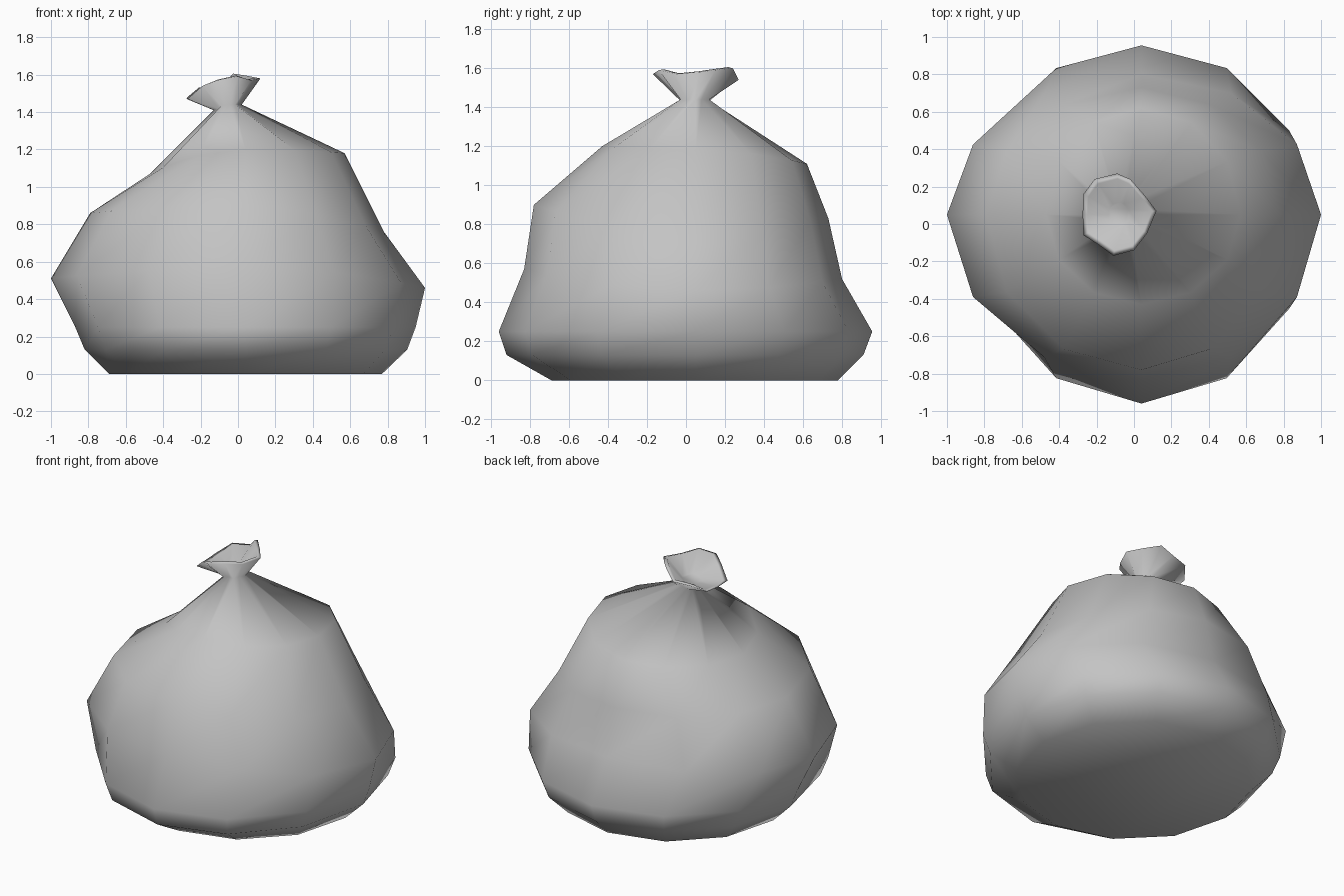
import bpy, bmesh
from math import sin, cos, tau

SEGMENTS = 12

cube = bpy.data.objects.get("Cube")
if cube:
    bpy.data.objects.remove(cube)

grey = bpy.data.materials.new("grey plastic")
grey.use_nodes = True
colour = (0.55, 0.55, 0.55, 1)
grey.diffuse_color = colour
grey.node_tree.nodes["Principled BSDF"].inputs["Base Color"].default_value = colour


def slumped_ring(centre, right, left, back, front, pleat=0.0):
    """Ring through four (reach, height) points, blended around the turn."""
    points = []
    for i in range(SEGMENTS):
        c, s = cos(tau * i / SEGMENTS), sin(tau * i / SEGMENTS)
        side = left if c > 0 else right
        end = back if s > 0 else front
        tuck = 1 - pleat * (i % 2)
        points.append((centre[0] + abs(c) * (side[0] - centre[0]) * tuck,
                       centre[1] + abs(s) * (end[0] - centre[1]) * tuck,
                       side[1] * c * c + end[1] * s * s))
    return points


# Sagging body, from the base up: right, left, back and front reach with height
body = (0.04, 0.05)
rings = [
    slumped_ring(body, (-0.69, 0), (0.77, 0), (0.78, 0), (-0.69, 0)),
    slumped_ring(body, (-0.82, 0.13), (0.905, 0.13), (0.91, 0.13), (-0.92, 0.13)),
    slumped_ring(body, (-0.87, 0.25), (0.95, 0.25), (0.955, 0.25), (-0.96, 0.25)),
    slumped_ring(body, (-1, 0.51), (1, 0.46), (0.80, 0.52), (-0.83, 0.57)),
    slumped_ring(body, (-0.79, 0.86), (0.78, 0.76), (0.73, 0.83), (-0.78, 0.90)),
    slumped_ring(body, (-0.47, 1.07), (0.57, 1.18), (0.62, 1.11), (-0.43, 1.20)),
]

# Gathered neck with pleats
rings.append(slumped_ring((-0.05, 0.05), (-0.13, 1.41), (0.02, 1.44),
                          (0.13, 1.44), (-0.04, 1.44), pleat=0.25))

# Ragged flared mouth
rim = [(0.12, 0.07, 1.58), (0.06, 0.15, 1.59), (-0.02, 0.24, 1.60),
       (-0.09, 0.27, 1.54), (-0.21, 0.24, 1.53), (-0.27, 0.16, 1.48),
       (-0.275, 0.05, 1.47), (-0.27, -0.06, 1.47), (-0.19, -0.11, 1.54),
       (-0.11, -0.17, 1.57), (0, -0.14, 1.59), (0.07, -0.05, 1.57)]
rings.append(rim)


def inner_ring(scale, drop):
    """Rim shrunk towards the middle of the mouth and sunk towards its floor."""
    goal = (-0.07, 0.05, 1.46)
    return [(goal[0] + (x - goal[0]) * scale,
             goal[1] + (y - goal[1]) * scale,
             goal[2] + (z - goal[2]) * drop) for x, y, z in rim]


# Rolled lip and hollow inside the mouth
rings += [inner_ring(0.87, 1.04), inner_ring(0.3, 0.15)]

# Skin the rings into one continuous sack
bm = bmesh.new()
loops = [[bm.verts.new(p) for p in ring] for ring in rings]
for low, high in zip(loops, loops[1:]):
    for i in range(SEGMENTS):
        j = (i + 1) % SEGMENTS
        bm.faces.new((low[i], low[j], high[j], high[i]))
bm.faces.new(loops[0][::-1])
bm.faces.new(loops[-1])
for face in bm.faces:
    face.smooth = True

mesh = bpy.data.meshes.new("tied_sack")
bm.to_mesh(mesh)
bm.free()
mesh.materials.append(grey)
sack = bpy.data.objects.new("tied_sack", mesh)
bpy.context.collection.objects.link(sack)
